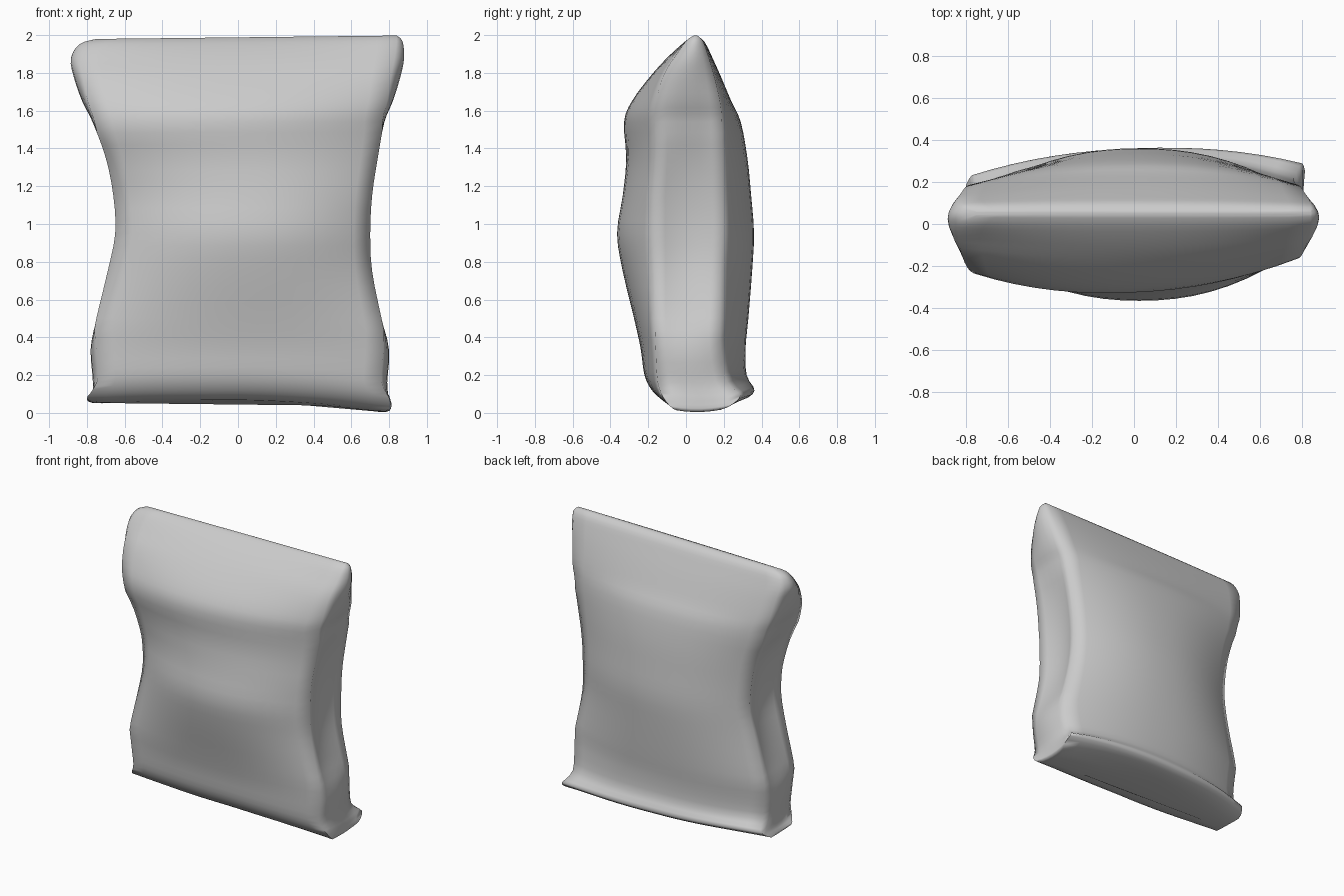
import bpy, bmesh

if "Cube" in bpy.data.objects:
    bpy.data.objects.remove(bpy.data.objects["Cube"])

# Levels: z, left x, right x, front y, back y, front corner y, back corner y, gusset inset
LEVELS = [
    (0.065, -0.72, 0.74, -0.03, 0.10, -0.02, 0.08, 0.00),
    (0.075, -0.80, 0.81, -0.12, 0.29, -0.07, 0.19, 0.01),
    (0.12, -0.77, 0.80, -0.18, 0.36, -0.12, 0.26, 0.00),
    (0.20, -0.77, 0.79, -0.22, 0.32, -0.15, 0.20, -0.03),
    (0.34, -0.78, 0.80, -0.24, 0.315, -0.16, 0.18, -0.03),
    (0.50, -0.75, 0.76, -0.275, 0.33, -0.165, 0.18, 0.01),
    (0.75, -0.69, 0.71, -0.335, 0.35, -0.165, 0.18, 0.03),
    (0.95, -0.65, 0.70, -0.365, 0.36, -0.17, 0.19, 0.035),
    (1.15, -0.66, 0.71, -0.335, 0.345, -0.17, 0.19, 0.03),
    (1.35, -0.70, 0.74, -0.315, 0.325, -0.18, 0.19, 0.02),
    (1.54, -0.77, 0.775, -0.325, 0.29, -0.20, 0.19, -0.01),
    (1.65, -0.825, 0.82, -0.285, 0.24, -0.18, 0.18, -0.03),
    (1.78, -0.87, 0.86, -0.19, 0.185, -0.13, 0.15, -0.05),
    (1.88, -0.885, 0.88, -0.10, 0.14, -0.06, 0.12, -0.05),
    (1.96, -0.84, 0.87, -0.01, 0.10, 0.00, 0.09, -0.03),
    (1.988, -0.75, 0.84, 0.04, 0.06, 0.04, 0.06, 0.00),
]


def spline(a, b, c, d, t):
    return 0.5 * (2*b + (c-a)*t + (2*a-5*b+4*c-d)*t*t + (3*b-a-3*c+d)*t**3)


def smooth_levels(levels, steps):
    out = []
    n = len(levels)
    for i in range(n - 1):
        quad = [levels[max(0, min(n-1, i+k))] for k in (-1, 0, 1, 2)]
        for s in range(steps):
            out.append([spline(*vals, s/steps) for vals in zip(*quad)])
    return out + [list(levels[-1])]


def ring(level, panel=16, gusset=6):
    z, xl, xr, yf, yb, cf, cb, g = level
    low = max(0.0, 1 - z/0.4)
    cl, cr = xl - min(g, 0), xr + min(g, 0)
    back_skew = 0.04 * low
    front_skew = 0.04 * max(0.0, 1 - abs(z-1.5)/0.35)
    pts = []

    # bulging front and back panels
    def panel_point(u, mid, corner, tilt):
        x = (cl+cr)/2 + (cr-cl)/2*u
        return x, corner + (mid-corner)*(1-abs(u)**2.2) + tilt*u

    # side gussets, bowed in at the waist and out at the ends
    def gusset_point(side, v):
        corner = cr if side > 0 else cl
        bow = 1 - (2*v-1)**2
        front, back = cf + front_skew*side, cb + back_skew*side
        return corner - side*g*bow, front + (back-front)*v

    for i in range(panel):
        pts.append(panel_point(-1 + 2*i/panel, yf, cf, front_skew))
    for i in range(gusset):
        pts.append(gusset_point(1, i/gusset))
    for i in range(panel):
        pts.append(panel_point(1 - 2*i/panel, yb, cb, back_skew))
    for i in range(gusset):
        pts.append(gusset_point(-1, 1 - i/gusset))
    # arched base, tucked base ends and slightly tilted top seam
    result = []
    for x, y in pts:
        drop = (0.08 if x > 0 else 0.02) * (abs(x)/0.8)**1.6 * low
        tuck = 1.3 * (y-0.06)**2 * (x/0.8)**2 * max(0.0, 1 - z/0.2)
        lift = 0.012 * x * max(0.0, (z-1.8)/0.2)
        result.append((x, y, max(0.0, z - drop + tuck + lift)))
    return result


# Pillow-shaped bag: panels, side gussets, base and top seam
bm = bmesh.new()
rings = [[bm.verts.new(p) for p in ring(lv)] for lv in smooth_levels(LEVELS, 3)]
for a, b in zip(rings, rings[1:]):
    for i in range(len(a)):
        j = (i+1) % len(a)
        bm.faces.new((a[i], a[j], b[j], b[i]))
# narrow base and top strips closed by matching front to back points
for r, flip in ((rings[0], True), (rings[-1], False)):
    bm.faces.new(r[::-1] if flip else r)
bmesh.ops.recalc_face_normals(bm, faces=bm.faces)
mesh = bpy.data.meshes.new("bag")
bm.to_mesh(mesh)
bm.free()
bag = bpy.data.objects.new("bag", mesh)
bpy.context.collection.objects.link(bag)
bpy.context.view_layer.objects.active = bag
bag.select_set(True)
bpy.ops.object.shade_smooth_by_angle(angle=1.5)
